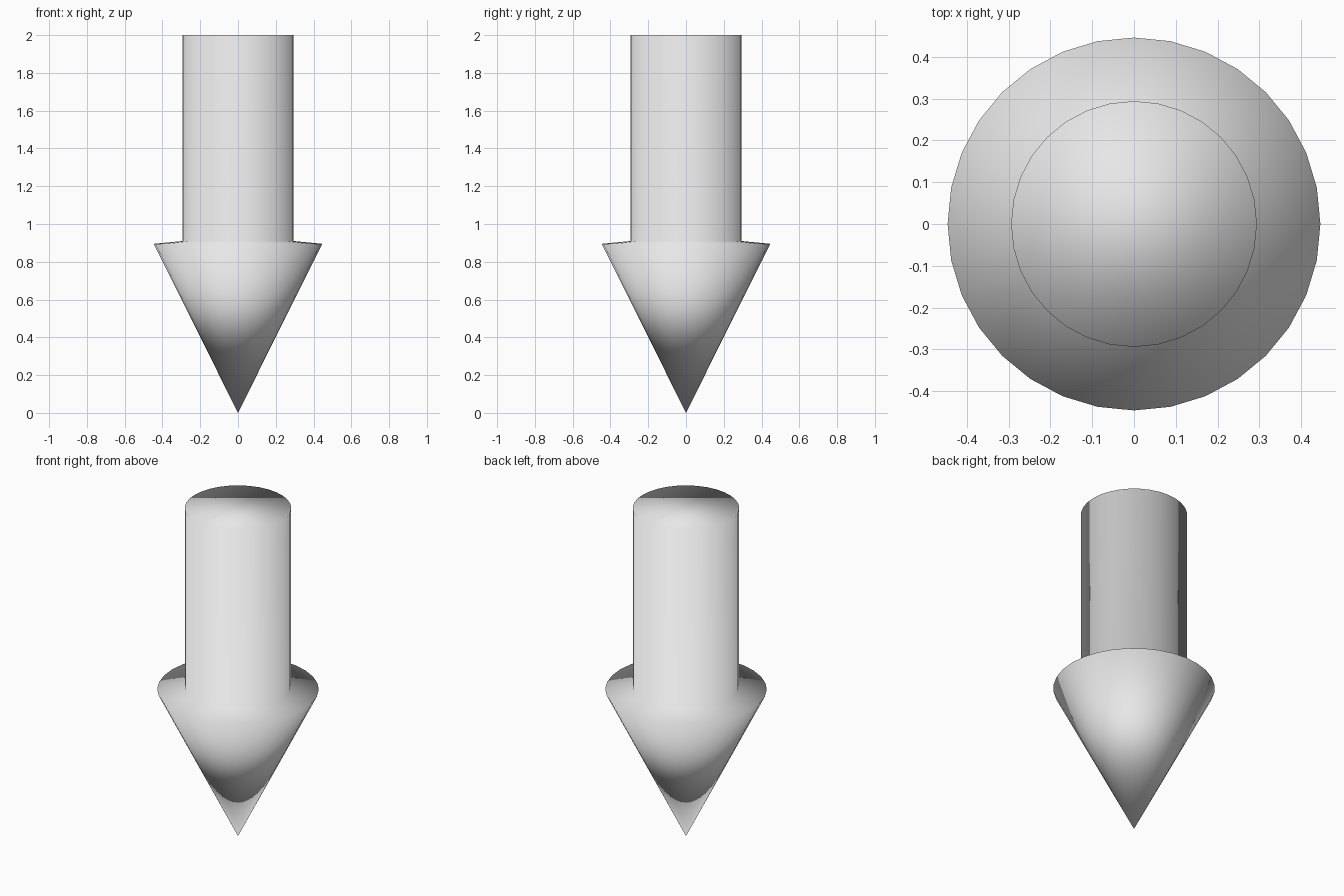
import bpy
import bmesh
from math import cos, sin, tau

cube = bpy.data.objects.get("Cube")
if cube:
    bpy.data.objects.remove(cube, do_unlink=True)

SIDES = 32

# Single flat colour
grey = bpy.data.materials.new("light_grey")
grey.use_nodes = True
colour = (0.8, 0.8, 0.8, 1)
grey.diffuse_color = colour
grey.node_tree.nodes["Principled BSDF"].inputs["Base Color"].default_value = colour

bm = bmesh.new()


def ring(radius, z):
    """One horizontal circle of vertices."""
    return [bm.verts.new((radius * cos(tau * i / SIDES), radius * sin(tau * i / SIDES), z))
            for i in range(SIDES)]


def bridge(low, high):
    """Quads between two neighbouring circles."""
    for i in range(SIDES):
        j = (i + 1) % SIDES
        bm.faces.new((low[i], low[j], high[j], high[i]))


# Pointed head: tip at the ground, widening to the rim
tip = bm.verts.new((0, 0, 0))
rim = ring(0.446, 0.895)
for i in range(SIDES):
    bm.faces.new((tip, rim[(i + 1) % SIDES], rim[i]))

# Sloped shoulder, straight shaft and flat end cap
shaft_base = ring(0.294, 0.91)
shaft_top = ring(0.294, 2.0)
bridge(rim, shaft_base)
bridge(shaft_base, shaft_top)
bm.faces.new(shaft_top)

# One continuous, fully smooth surface
for face in bm.faces:
    face.smooth = True
bmesh.ops.recalc_face_normals(bm, faces=bm.faces)

mesh = bpy.data.meshes.new("down_arrow")
bm.to_mesh(mesh)
bm.free()
mesh.materials.append(grey)
arrow = bpy.data.objects.new("down_arrow", mesh)
bpy.context.collection.objects.link(arrow)
